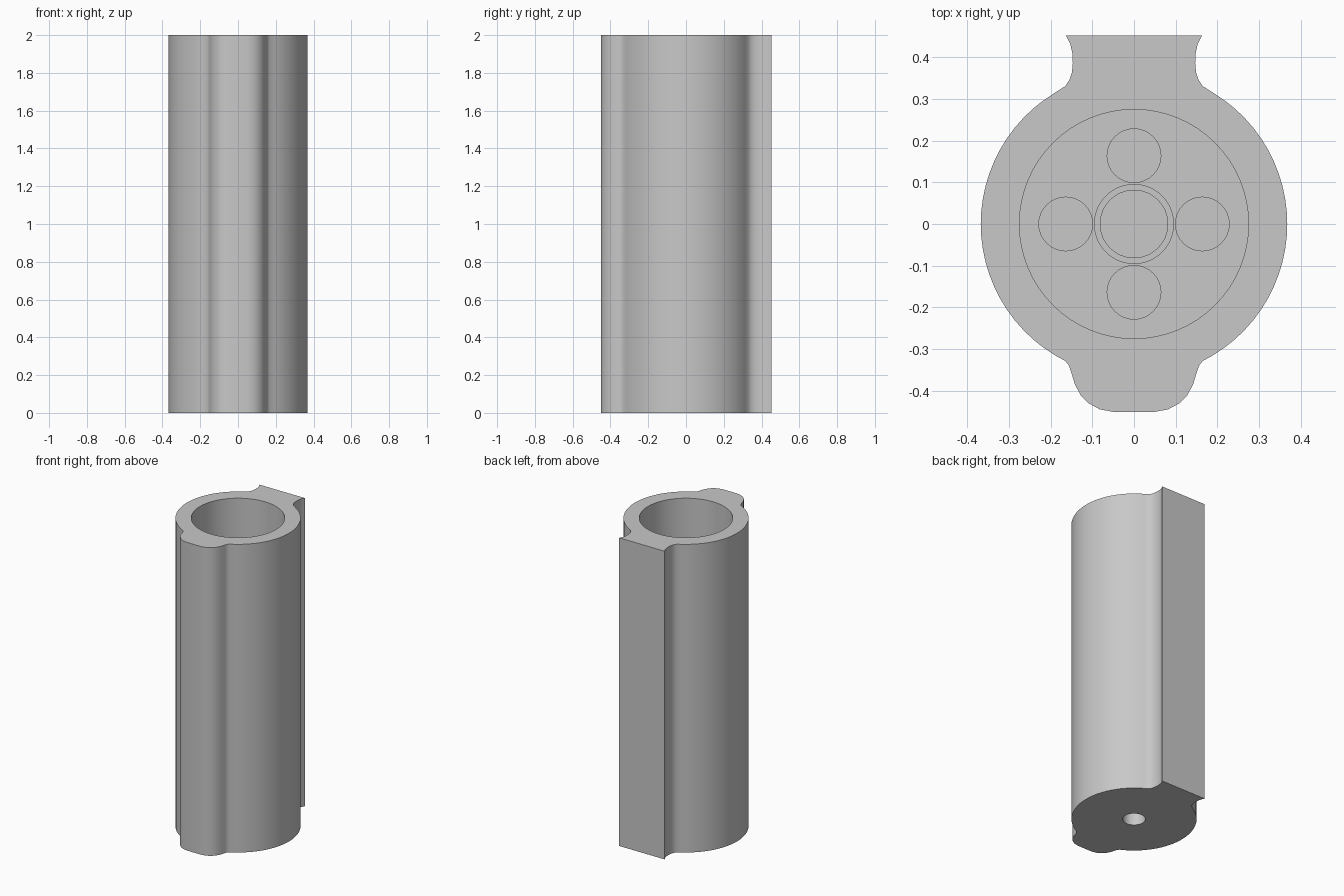
import bpy, bmesh, math

cube = bpy.data.objects.get("Cube")
if cube:
    bpy.data.objects.remove(cube)

HEIGHT = 2.0
BODY_R = 0.368
FLOOR = 0.2

grey = bpy.data.materials.new("plain_grey")
grey.use_nodes = True
colour = (0.58, 0.58, 0.58, 1)
grey.diffuse_color = colour
grey.node_tree.nodes["Principled BSDF"].inputs["Base Color"].default_value = colour


def prism(name, outline, z0, z1):
    """Extrude a closed outline from z0 to z1."""
    bm = bmesh.new()
    face = bm.faces.new([bm.verts.new((x, y, z0)) for x, y in outline])
    top = bmesh.ops.extrude_face_region(bm, geom=[face])["geom"]
    verts = [v for v in top if isinstance(v, bmesh.types.BMVert)]
    bmesh.ops.translate(bm, verts=verts, vec=(0, 0, z1 - z0))
    bmesh.ops.recalc_face_normals(bm, faces=bm.faces)
    mesh = bpy.data.meshes.new(name)
    bm.to_mesh(mesh)
    bm.free()
    mesh.materials.append(grey)
    obj = bpy.data.objects.new(name, mesh)
    bpy.context.collection.objects.link(obj)
    return obj


def circle(r, cx=0, cy=0, n=64):
    return [(cx + r * math.cos(2 * math.pi * i / n),
             cy + r * math.sin(2 * math.pi * i / n)) for i in range(n)]


def activate(obj):
    bpy.ops.object.select_all(action='DESELECT')
    obj.select_set(True)
    bpy.context.view_layer.objects.active = obj


def cut(obj, outline, z0, z1):
    """Cut a straight pocket into the object."""
    cutter = prism("pocket_cutter", outline, z0, z1)
    cutter.hide_render = True
    mod = obj.modifiers.new("pocket", 'BOOLEAN')
    mod.operation = 'DIFFERENCE'
    mod.solver = 'EXACT'
    mod.object = cutter
    activate(obj)
    bpy.ops.object.modifier_apply(modifier=mod.name)
    bpy.data.objects.remove(cutter)


# Right half of the outline: rounded front rib, round wall, flared back rail
rib = [(0.05, -0.451), (0.082, -0.445), (0.108, -0.431), (0.128, -0.411),
       (0.142, -0.385), (0.151, -0.355), (0.156, -0.34), (0.165, -0.329)]
a = math.atan2(0.329, 0.165)
steps = 26
wall = [(BODY_R * math.cos(t), BODY_R * math.sin(t))
        for t in (-a + 2 * a * i / steps for i in range(1, steps))]
rail = [(0.165, 0.331), (0.155, 0.346), (0.149, 0.364), (0.147, 0.386),
        (0.148, 0.41), (0.153, 0.432), (0.163, 0.452)]
half = rib + wall + rail
outline = half + [(-x, y) for x, y in reversed(half)]

# Housing with its deep bore and the blind hole underneath
housing = prism("housing", outline, 0, HEIGHT)
cut(housing, circle(0.275), FLOOR, HEIGHT + 0.1)
cut(housing, circle(0.067, n=32), -0.1, 0.09)

# Four round pockets and a stepped centre recess in the bore floor
for i in range(4):
    t = i * math.pi / 2
    cut(housing, circle(0.0645, 0.164 * math.cos(t), 0.164 * math.sin(t), 32),
        FLOOR - 0.08, FLOOR + 0.1)
cut(housing, circle(0.095, n=48), FLOOR - 0.03, FLOOR + 0.1)
cut(housing, circle(0.081, n=48), FLOOR - 0.06, FLOOR + 0.1)

activate(housing)
bpy.ops.object.shade_smooth_by_angle(angle=math.radians(30))
